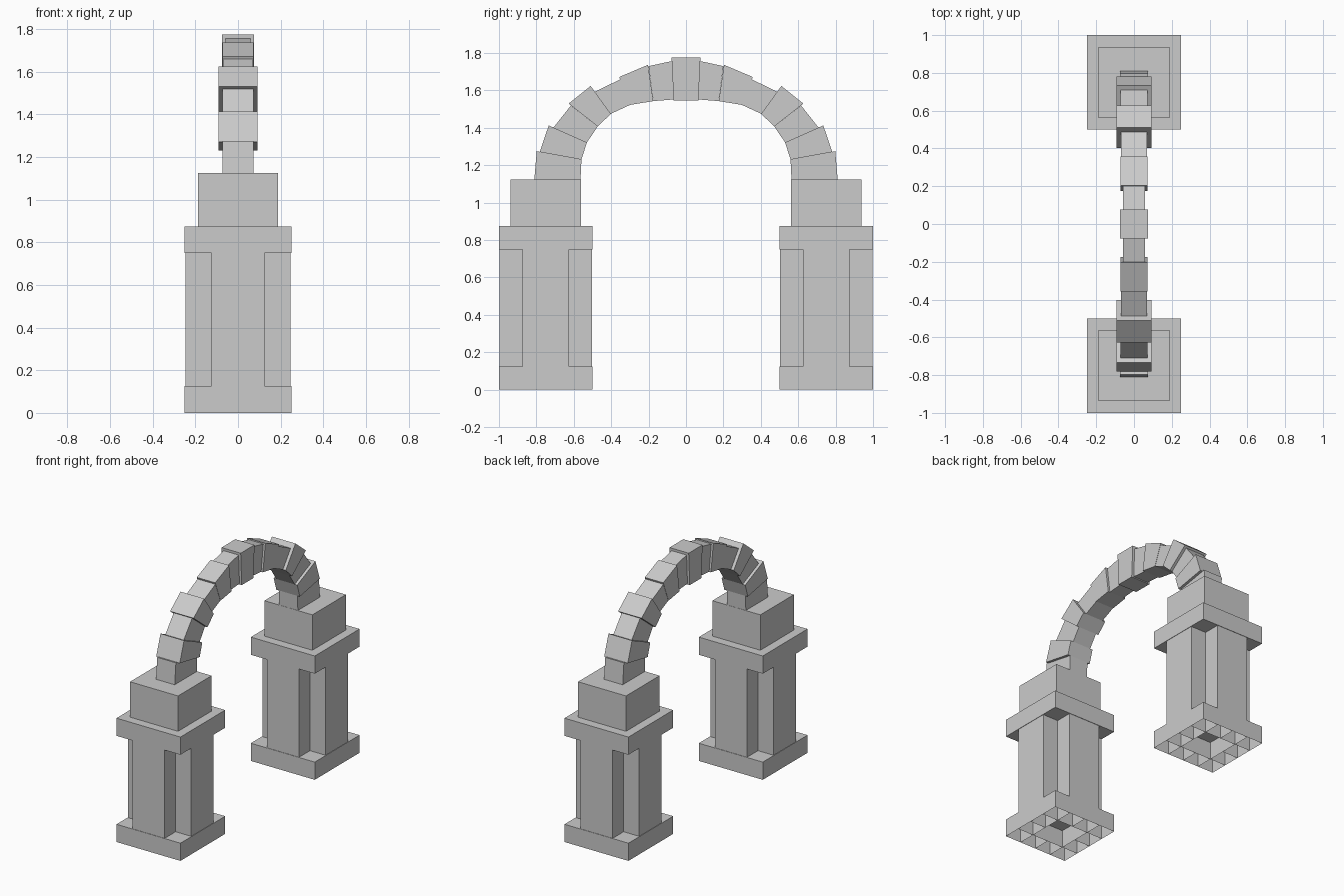
import bpy
import bmesh

cube = bpy.data.objects.get("Cube")
if cube:
    bpy.data.objects.remove(cube)

stone = bpy.data.materials.new("grey stone")
stone.use_nodes = True
GREY = (0.6, 0.6, 0.6, 1)
stone.diffuse_color = GREY
stone.node_tree.nodes["Principled BSDF"].inputs["Base Color"].default_value = GREY

PIER_Y = 0.75


def finish(name, bm, mirrored=True):
    """Turn a bmesh into a flat shaded object, repeated on the other side of y = 0."""
    bmesh.ops.recalc_face_normals(bm, faces=bm.faces)
    mesh = bpy.data.meshes.new(name)
    bm.to_mesh(mesh)
    bm.free()
    mesh.materials.append(stone)
    obj = bpy.data.objects.new(name, mesh)
    bpy.context.collection.objects.link(obj)
    if mirrored:
        mod = obj.modifiers.new("Mirror", 'MIRROR')
        mod.use_axis = (False, True, False)
        mod.use_mirror_merge = False
    return obj


def prism(name, outline, direction, mirrored=True):
    """Extrude a planar outline along a direction into a closed solid."""
    bm = bmesh.new()
    face = bm.faces.new([bm.verts.new(p) for p in outline])
    new = bmesh.ops.extrude_face_region(bm, geom=[face], use_keep_orig=True)["geom"]
    bmesh.ops.translate(bm, vec=direction,
                        verts=[v for v in new if isinstance(v, bmesh.types.BMVert)])
    return finish(name, bm, mirrored)


def pier_square(half, z):
    corners = ((-1, -1), (1, -1), (1, 1), (-1, 1))
    return [(sx * half, PIER_Y + sy * half, z) for sx, sy in corners]


# Pier cap and upper block
prism("pier_cap", pier_square(0.25, 0.75), (0, 0, 0.125))
prism("pier_upper_block", pier_square(0.1875, 0.875), (0, 0, 0.25))

# Cross shaped shaft
a, b = 0.247, 0.125
quarter = [(a, -b), (a, b), (b, b)]
cross = []
for turn in range(4):
    cross += quarter
    quarter = [(-y, x) for x, y in quarter]
prism("pier_shaft", [(x, PIER_Y + y, 0.125) for x, y in cross], (0, 0, 0.625))

# Hollow base, open underneath
base = prism("pier_base", pier_square(0.25, 0), (0, 0, 0.125))
bm = bmesh.new()
bm.from_mesh(base.data)
bmesh.ops.delete(bm, geom=[f for f in bm.faces if f.calc_center_median().z < 0.01],
                 context='FACES_ONLY')
bm.to_mesh(base.data)
bm.free()

# Ribs inside the base, leaving the middle clear
bm = bmesh.new()


def rib(p, q):
    bm.faces.new([bm.verts.new((x, PIER_Y + y, z))
                  for (x, y), z in ((p, 0), (q, 0), (q, 0.125), (p, 0.125))])


for s in (-1, 1):
    rib((s * b, -0.25), (s * b, 0.25))
    rib((-0.25, s * b), (0.25, s * b))
    rib((0, s * b), (0, s * 0.25))
    rib((s * b, 0), (s * 0.25, 0))
finish("base_ribs", bm)


# Arch stones: half width, then (y, z) corners of the side outline
def arch_stone(name, half, outline, mirrored=True):
    prism(name, [(-half, y, z) for y, z in outline], (2 * half, 0, 0), mirrored)


arch_stone("keystone", 0.075,
           [(-0.077, 1.775), (0.077, 1.775), (0.066, 1.545), (-0.066, 1.545)], False)
STONES = [
    (0.058, [(0.076, 1.757), (0.200, 1.730), (0.175, 1.543), (0.066, 1.552)]),
    (0.072, [(0.203, 1.737), (0.357, 1.672), (0.298, 1.523), (0.175, 1.543)]),
    (0.070, [(0.350, 1.660), (0.488, 1.593), (0.402, 1.475), (0.298, 1.523)]),
    (0.092, [(0.510, 1.624), (0.627, 1.530), (0.472, 1.407), (0.402, 1.475)]),
    (0.072, [(0.615, 1.520), (0.710, 1.400), (0.530, 1.322), (0.472, 1.407)]),
    (0.092, [(0.734, 1.413), (0.782, 1.271), (0.559, 1.230), (0.530, 1.322)]),
    (0.073, [(0.798, 1.275), (0.811, 1.125), (0.564, 1.125), (0.559, 1.230)]),
]
for i, (half, outline) in enumerate(STONES, 1):
    arch_stone(f"arch_stone_{i}", half, outline)
